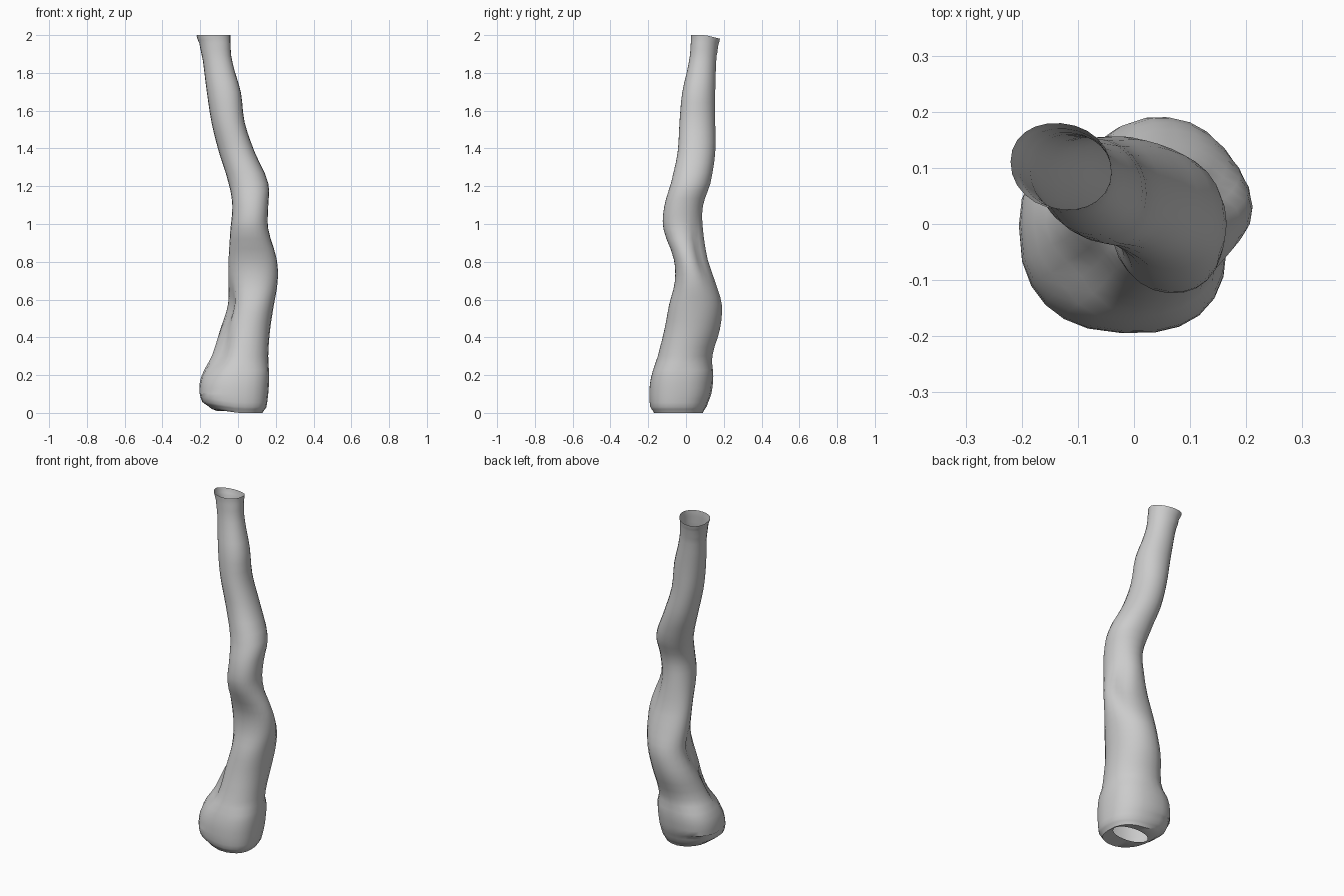
import bpy
import bmesh
import math
from mathutils import Vector

SIDES = 24          # points around each ring
STEPS = 3           # rings between neighbouring profile stations

# Trunk stations in hundredths: height, left edge, right edge, front edge, back edge
STATIONS = [
    (1, -14, 13, -17, 9),
    (4, -19, 15, -19, 11),
    (11, -20.5, 16, -19.5, 13.5),
    (20, -19.5, 16.5, -18.5, 14.5),
    (31, -14, 16, -15, 14),
    (45, -10, 17, -11.5, 18),
    (58, -6, 19, -9, 19),
    (70, -5.5, 21, -6, 15.5),
    (82, -5, 20.5, -6.5, 11.5),
    (98, -4, 16, -12, 9),
    (110, -3, 16, -11.5, 9),
    (122, -5, 16, -8, 13),
    (138, -10, 9, -4.5, 15.5),
    (154, -14, 3.5, -3.5, 15.5),
    (170, -16.5, 1.5, -2, 15.5),
    (186, -18.5, -3, 1.5, 16),
    (196, -20.5, -4, 2.5, 17),
    (200, -22, -4, 2.5, 18),
]

# Twisting hollows: height, facing angle in degrees, depth
HOLLOWS = [
    (0.34, 222, 0.035),
    (0.55, 200, 0.035),
    (0.85, 45, 0.025),
]


def remove_default_cube():
    cube = bpy.data.objects.get("Cube")
    if cube:
        bpy.data.objects.remove(cube, do_unlink=True)


def make_material(name, colour):
    material = bpy.data.materials.new(name)
    material.use_nodes = True
    material.diffuse_color = colour
    shader = material.node_tree.nodes.get("Principled BSDF")
    shader.inputs["Base Color"].default_value = colour
    shader.inputs["Roughness"].default_value = 0.8
    return material


def blend(before, start, end, after, t):
    """Smooth curve through start and end, guided by their neighbours."""
    slope_in = (end - before) / 2
    slope_out = (after - start) / 2
    rise = t * t * (3 - 2 * t)
    ease_in = t * (1 - t) ** 2
    ease_out = t * t * (t - 1)
    return start + (end - start) * rise + slope_in * ease_in + slope_out * ease_out


def smooth_stations(stations):
    last = len(stations) - 1
    for i in range(last):
        near = [stations[max(0, min(last, i + k))] for k in (-1, 0, 1, 2)]
        for step in range(STEPS):
            t = step / STEPS
            row = [blend(*values, t) / 100 for values in zip(*near)]
            # Height runs straight so that rings never cross
            row[0] = (near[1][0] + (near[2][0] - near[1][0]) * t) / 100
            yield row
    yield [value / 100 for value in stations[-1]]


def hollow_depth(height, angle):
    total = 0
    for level, facing, depth in HOLLOWS:
        turn = angle - math.radians(facing)
        turn = math.atan2(math.sin(turn), math.cos(turn))
        total += depth * math.exp(-(turn / 0.4) ** 2 - ((height - level) / 0.13) ** 2)
    return total


def trunk_ring(height, left, right, front, back):
    centre = Vector(((left + right) / 2, (front + back) / 2, height))
    half_x, half_y = (right - left) / 2, (back - front) / 2
    # The foot is squarer than the round stem
    power = 0.82 if height < 0.25 else 0.95
    for i in range(SIDES):
        angle = math.tau * i / SIDES
        c, s = math.cos(angle), math.sin(angle - 0.1)
        offset = Vector((
            half_x * math.copysign(abs(c) ** power, c),
            half_y * math.copysign(abs(s) ** power, s),
            0,
        ))
        offset -= offset.normalized() * hollow_depth(height, angle)
        point = centre + offset
        # The underside rises to the left, and the top rim dips to the back
        if height < 0.1:
            point.z += max(0, -point.x) * 0.15
        if height > 1.9:
            point.z -= max(0, offset.y) * 0.25
        yield point


def underside_ring():
    # Rim of the narrow opening under the foot
    for i in range(SIDES):
        angle = math.tau * i / SIDES
        along, across = 0.11 * math.cos(angle), 0.06 * math.sin(angle)
        yield Vector((along, across - 0.03, 0.02))


def build_trunk(material):
    bm = bmesh.new()
    rings = [[bm.verts.new(p) for p in underside_ring()]]
    for row in smooth_stations(STATIONS):
        rings.append([bm.verts.new(p) for p in trunk_ring(*row)])

    # Skin neighbouring rings, leaving both ends open
    for lower, upper in zip(rings, rings[1:]):
        for i in range(SIDES):
            j = (i + 1) % SIDES
            bm.faces.new((lower[i], lower[j], upper[j], upper[i]))

    # Stand the open trunk on the ground
    lowest = min(v.co.z for v in bm.verts)
    for v in bm.verts:
        v.co.z -= lowest * (1 - v.co.z / 2)

    mesh = bpy.data.meshes.new("trunk")
    bm.to_mesh(mesh)
    bm.free()
    mesh.materials.append(material)
    trunk = bpy.data.objects.new("trunk", mesh)
    bpy.context.collection.objects.link(trunk)

    bpy.ops.object.select_all(action="DESELECT")
    trunk.select_set(True)
    bpy.context.view_layer.objects.active = trunk
    bpy.ops.object.shade_smooth_by_angle(angle=math.radians(60))
    return trunk


remove_default_cube()
build_trunk(make_material("plain grey", (0.6, 0.6, 0.6, 1)))
